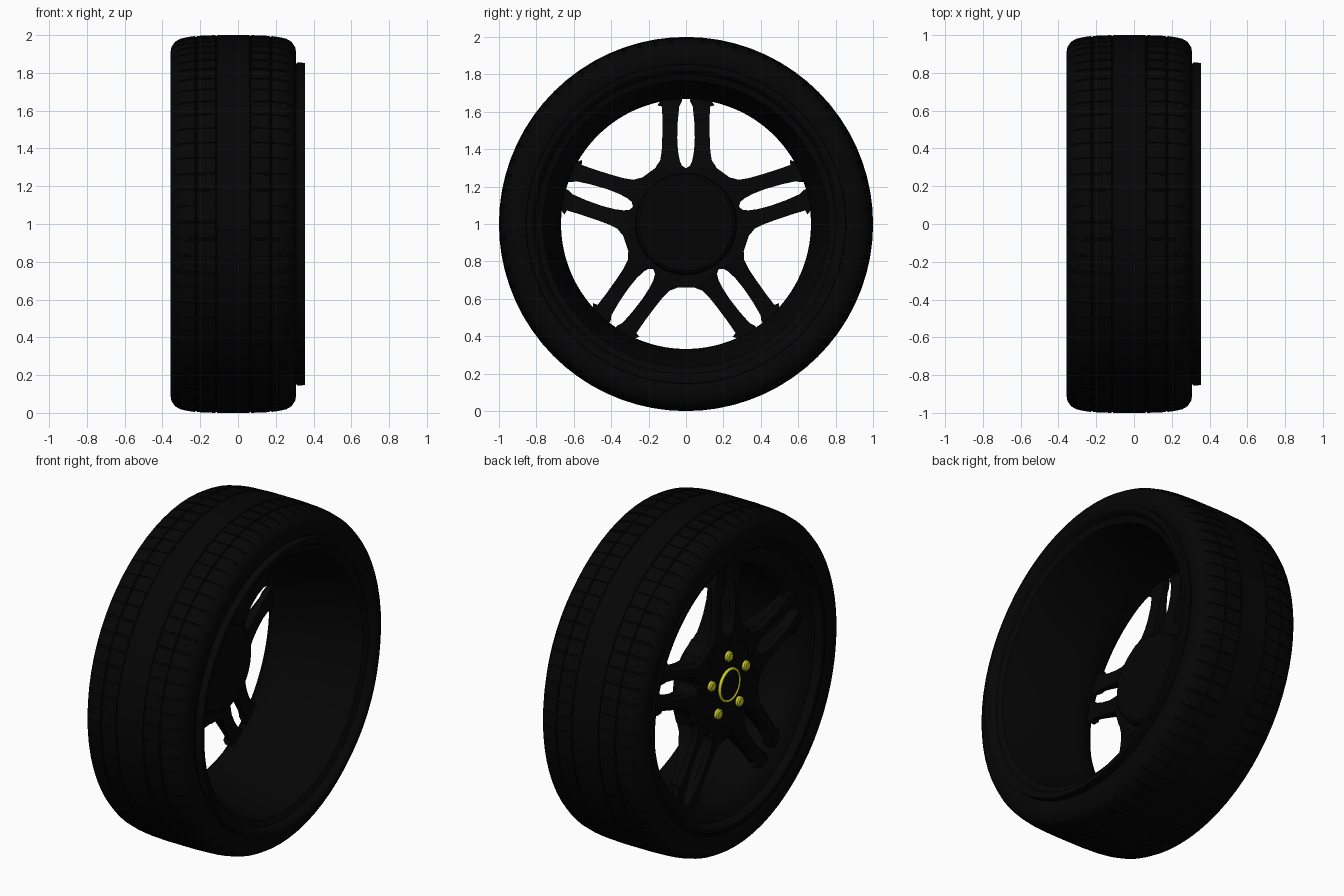
import bpy, bmesh, math

if "Cube" in bpy.data.objects:
    bpy.data.objects.remove(bpy.data.objects["Cube"])

CZ = 1.0  # axle height


def mat(name, col):
    m = bpy.data.materials.new(name)
    m.diffuse_color = (*col, 1)
    m.use_nodes = True
    m.node_tree.nodes["Principled BSDF"].inputs["Base Color"].default_value = m.diffuse_color
    return m


RUBBER = mat("tyre black", (0.0016, 0.0016, 0.0016))
YELLOW = mat("yellow", (0.64, 0.64, 0.02))


def at(x, r, a, lat=0.0):
    """Point at axial x, radius r along angle a, with a sideways offset."""
    return (x, r * math.cos(a) - lat * math.sin(a), CZ + r * math.sin(a) + lat * math.cos(a))


def finish(name, bm, m, angle=35):
    bmesh.ops.recalc_face_normals(bm, faces=bm.faces)
    me = bpy.data.meshes.new(name)
    bm.to_mesh(me)
    bm.free()
    me.materials.append(m)
    ob = bpy.data.objects.new(name, me)
    bpy.context.collection.objects.link(ob)
    bpy.context.view_layer.objects.active = ob
    ob.select_set(True)
    bpy.ops.object.shade_smooth_by_angle(angle=math.radians(angle))
    ob.select_set(False)
    return ob


def lathe(bm, prof, angles, radius=lambda x, r, i: r):
    """Closed profile of (x, r) swept round the axle."""
    rings = [[bm.verts.new(at(x, radius(x, r, i), a)) for x, r in prof] for i, a in enumerate(angles)]
    n = len(prof)
    for i, ring in enumerate(rings):
        nxt = rings[(i + 1) % len(rings)]
        for j in range(n):
            bm.faces.new((ring[j], ring[(j + 1) % n], nxt[(j + 1) % n], nxt[j]))


def even(n):
    return [2 * math.pi * k / n for k in range(n)]


def loft(bm, sections):
    """Skin a list of point loops and cap both ends."""
    loops = [[bm.verts.new(p) for p in s] for s in sections]
    n = len(loops[0])
    for a, b in zip(loops, loops[1:]):
        for j in range(n):
            bm.faces.new((a[j], a[(j + 1) % n], b[(j + 1) % n], b[j]))
    bm.faces.new(loops[0])
    bm.faces.new(loops[-1])


# Tyre: rounded shoulders, four fine ring grooves, cross sipes cut in the tread bands
TC = -0.025
half = [(0.285, 0.79), (0.315, 0.81), (0.326, 0.835), (0.322, 0.845), (0.332, 0.87), (0.333, 0.905),
        (0.328, 0.935), (0.308, 0.965), (0.28, 0.981), (0.24, 0.990), (0.202, 0.995), (0.199, 0.989),
        (0.195, 0.989), (0.192, 0.996), (0.14, 0.998), (0.095, 1.0), (0.092, 0.994), (0.088, 0.994),
        (0.085, 1.0)]
tyre_prof = [(TC + x, r) for x, r in half] + [(TC - x, r) for x, r in reversed(half)]
PITCH = 72
tread_angles = [2 * math.pi * (k + f) / PITCH for k in range(PITCH) for f in (0, 0.86, 0.88, 0.98)]


def sipe(x, r, i):
    d = abs(x - TC)
    return r - 0.005 if i % 4 >= 2 and 0.093 < d < 0.30 and r > 0.99 - 0.01 else r


bm = bmesh.new()
lathe(bm, tyre_prof, tread_angles, sipe)
finish("tyre", bm, RUBBER, 40)

# Rim barrel: flange on the face side, tapered bore, wide lip on the inner side
rim_prof = [(-0.345, 0.835), (-0.355, 0.825), (-0.355, 0.805), (-0.34, 0.79), (-0.315, 0.78), (-0.295, 0.725),
            (-0.26, 0.69), (-0.20, 0.668), (-0.12, 0.670), (0.24, 0.745), (0.30, 0.765), (0.315, 0.80),
            (0.345, 0.815), (0.355, 0.83), (0.355, 0.853), (0.312, 0.855), (0.30, 0.83), (0.22, 0.80),
            (-0.10, 0.72), (-0.24, 0.73), (-0.30, 0.80)]
bm = bmesh.new()
lathe(bm, rim_prof, even(128))
finish("rim_barrel", bm, RUBBER)

# Five pairs of spokes: (radius, inner edge, outer edge, back), mirrored about each pair's centre line
SPOKE = [(0.22, 0.0, 0.155, -0.15), (0.30, 0.004, 0.163, -0.155), (0.312, 0.022, 0.157, -0.16),
         (0.34, 0.034, 0.138, -0.17), (0.39, 0.043, 0.130, -0.185), (0.46, 0.047, 0.127, -0.205),
         (0.55, 0.044, 0.126, -0.225), (0.628, 0.036, 0.128, -0.235), (0.634, 0.033, 0.153, -0.235),
         (0.655, 0.022, 0.138, -0.235), (0.70, 0.018, 0.120, -0.235)]
STAR = [math.pi / 2 + 2 * math.pi * k / 5 for k in range(5)]
FACE, SIDE, BACK = -0.285, -0.26, -0.15
bm = bmesh.new()
for a in STAR:
    for s in (1, -1):
        loft(bm, [[at(x, r, a, s * l) for x, l in
                   ((b, i), (SIDE, i), (FACE, i + 0.018), (FACE, o - 0.022), (SIDE, o), (b, o))]
                  for r, i, o, b in SPOKE])
finish("spokes", bm, RUBBER)

# Hub plate joining the spokes, and the round mounting boss behind it
bm = bmesh.new()
loft(bm, [[at(x, 0.30 * k, a, s * 0.163 * k) for a in STAR for s in (-1, 1)]
          for x, k in ((BACK, 1), (SIDE, 1), (FACE + 0.005, 0.93))])
finish("hub_plate", bm, RUBBER)

bm = bmesh.new()
loft(bm, [[at(x, r, a) for a in even(64)] for x, r in ((-0.17, 0.275), (-0.10, 0.265), (-0.088, 0.25))])
finish("hub_boss", bm, RUBBER)

# Centre cap with its yellow ring
bm = bmesh.new()
loft(bm, [[at(x, r, a) for a in even(48)] for x, r in ((-0.26, 0.09), (-0.294, 0.09), (-0.298, 0.08))])
finish("centre_cap", bm, RUBBER)

bm = bmesh.new()
lathe(bm, [(-0.292 + 0.010 * math.sin(t), 0.093 + 0.008 * math.cos(t)) for t in even(10)], even(64))
finish("centre_ring", bm, YELLOW, 60)

# Five yellow wheel bolts
bm = bmesh.new()
for a in STAR:
    loft(bm, [[at(x, 0.172 + r * math.cos(t), a, r * math.sin(t)) for t in even(16)]
              for x, r in ((-0.265, 0.030), (-0.295, 0.030), (-0.302, 0.022))])
finish("wheel_bolts", bm, YELLOW)
